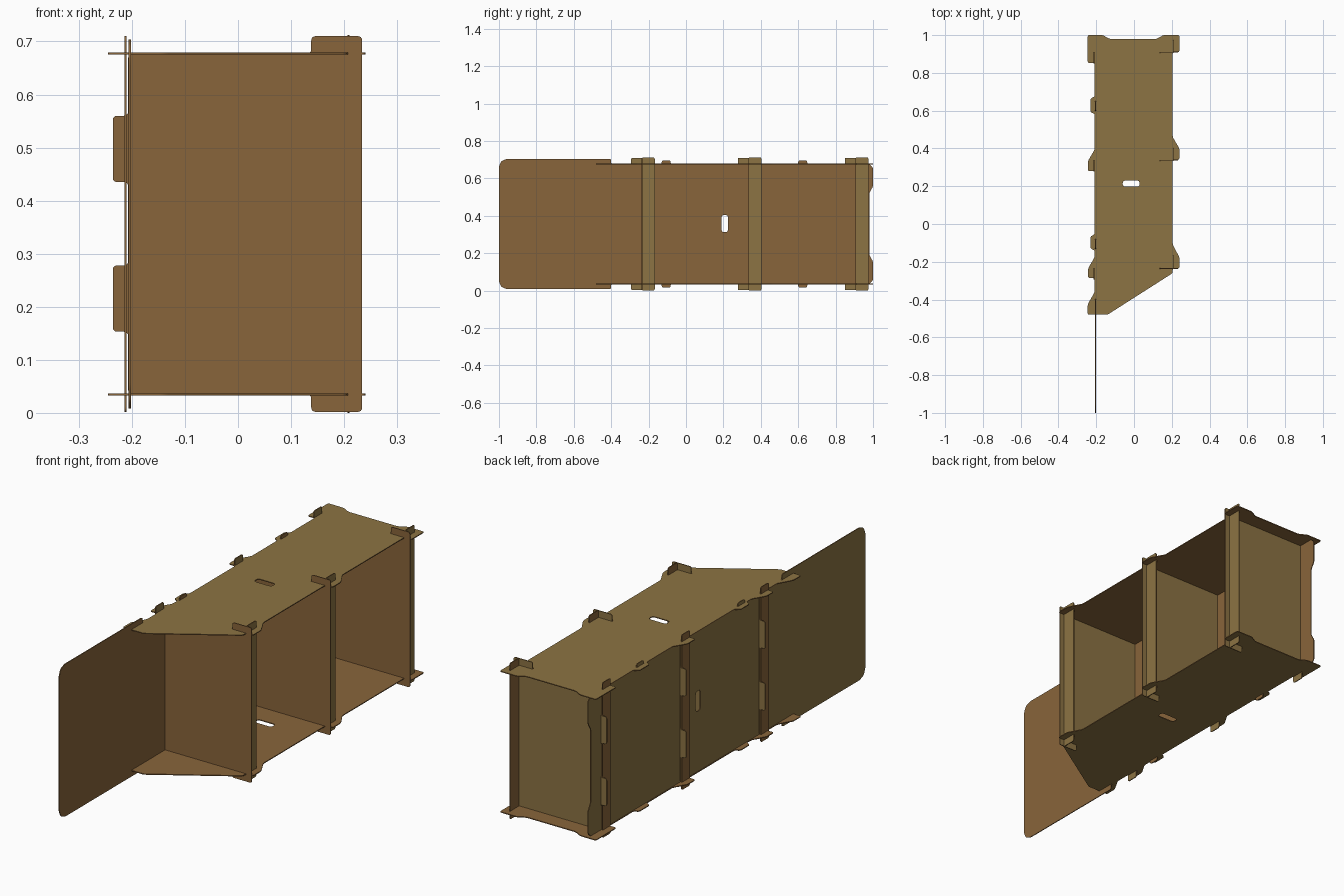
import bpy
from mathutils import Matrix, Vector

if "Cube" in bpy.data.objects:
    bpy.data.objects.remove(bpy.data.objects["Cube"])

T = 0.004            # sheet thickness
H = 0.712            # overall height
LOW, HIGH = 0.035, H - 0.035


def material(name, rgb):
    m = bpy.data.materials.new(name)
    m.diffuse_color = (*rgb, 1)
    m.use_nodes = True
    m.node_tree.nodes["Principled BSDF"].inputs["Base Color"].default_value = m.diffuse_color
    return m


OLIVE = material("olive_face", (0.262, 0.172, 0.056))
BROWN = material("brown_face", (0.250, 0.130, 0.043))

# local sheet axes -> world axes
AXES = {
    "xy": ((1, 0, 0), (0, 1, 0), (0, 0, 1)),
    "yz": ((0, 1, 0), (0, 0, 1), (1, 0, 0)),
    "xz": ((1, 0, 0), (0, 0, 1), (0, -1, 0)),
}


def rounded(pts, r):
    out = []
    for i, p in enumerate(pts):
        p = Vector(p)
        a, b = Vector(pts[i - 1]) - p, Vector(pts[(i + 1) % len(pts)]) - p
        d = min(r, a.length * 0.45, b.length * 0.45)
        s, e = p + a.normalized() * d, p + b.normalized() * d
        for k in range(5):
            t = k / 4
            out.append(s * (1 - t) ** 2 + p * 2 * t * (1 - t) * 0.88
                       + (s + e) * 0.5 * 2 * t * (1 - t) * 0.12 + e * t * t)
    return out


def sheet(name, plane, pos, outline, olive_dir, holes=(), r=0.008):
    """Thin cut panel: filled outline with holes, one olive and one brown side."""
    cu = bpy.data.curves.new(name, 'CURVE')
    cu.dimensions = '2D'
    cu.fill_mode = 'BOTH'
    cu.extrude = T / 2
    for loop in [rounded(outline, r)] + [rounded(h, 0.014) for h in holes]:
        sp = cu.splines.new('POLY')
        sp.points.add(len(loop) - 1)
        for q, p in zip(sp.points, loop):
            q.co = (p.x, p.y, 0, 1)
        sp.use_cyclic_u = True
    tmp = bpy.data.objects.new(name + "_tmp", cu)
    bpy.context.scene.collection.objects.link(tmp)
    bpy.context.view_layer.update()
    dg = bpy.context.evaluated_depsgraph_get()
    me = bpy.data.meshes.new_from_object(tmp.evaluated_get(dg))
    bpy.data.objects.remove(tmp)
    u, v, n = (Vector(a) for a in AXES[plane])
    m = Matrix((u, v, n)).transposed().to_4x4()
    m.translation = Vector((abs(n.x), abs(n.y), abs(n.z))) * pos
    me.transform(m)
    me.name = name
    me.materials.clear()
    me.materials.append(BROWN)
    me.materials.append(OLIVE)
    for f in me.polygons:
        f.use_smooth = False
        f.material_index = int(f.normal.dot(Vector(olive_dir)) > 0.9)
    ob = bpy.data.objects.new(name, me)
    bpy.context.scene.collection.objects.link(ob)
    return ob


def box(a, b, c, d):
    return [(a, c), (b, c), (b, d), (a, d)]


# top and bottom shelves with ears around every joint
shelf = [
    (-0.245, -0.48), (-0.14, -0.48), (0.205, -0.26),
    (0.205, -0.235), (0.24, -0.235), (0.24, -0.175), (0.205, -0.11),
    (0.205, 0.34), (0.24, 0.34), (0.24, 0.40), (0.205, 0.46),
    (0.205, 0.91), (0.24, 0.91), (0.24, 1.0), (0.155, 1.0), (0.12, 0.98),
    (-0.13, 0.98), (-0.165, 1.0), (-0.245, 1.0), (-0.245, 0.853), (-0.208, 0.853),
    (-0.208, 0.675), (-0.23, 0.665), (-0.23, 0.592), (-0.208, 0.582),
    (-0.208, 0.395), (-0.243, 0.335), (-0.243, 0.28), (-0.208, 0.28),
    (-0.208, -0.055), (-0.23, -0.065), (-0.23, -0.13), (-0.208, -0.14),
    (-0.208, -0.175), (-0.243, -0.235), (-0.243, -0.285), (-0.208, -0.285),
    (-0.208, -0.36), (-0.245, -0.425)]
shelf_hole = [box(-0.06, 0.03, 0.198, 0.23)]
sheet("top_panel", "xy", HIGH, shelf, (0, 0, 1), shelf_hole)
sheet("bottom_panel", "xy", LOW, shelf, (0, 0, -1), shelf_hole)

# long back panel, lower half mirrored to the upper half
half = [(-0.40, 0.008), (-0.40, LOW), (-0.13, LOW), (-0.13, 0.017), (-0.082, 0.017),
        (-0.082, LOW), (0.60, LOW), (0.60, 0.017), (0.648, 0.017), (0.648, LOW),
        (0.98, LOW), (1.0, 0.055), (1.0, 0.155), (0.98, 0.19)]
corner = [(-0.96, 0.008), (-0.988, 0.02), (-1.0, 0.048)]
left = corner[::-1] + half
back = left + [(y, H - z) for y, z in reversed(left)]
sheet("back_panel", "yz", -0.204, back, (-1, 0, 0), [box(0.19, 0.224, 0.312, 0.405)])

# upright dividers with through tabs, plus front and back bracing strips
low = [(-0.207, LOW), (0.138, LOW), (0.138, 0.002), (0.234, 0.002)]
tabs = []
for z0, z1 in ((0.435, 0.56), (0.153, 0.278)):
    tabs += [(-0.207, z1), (-0.236, z1), (-0.236, z0), (-0.207, z0)]
divider = low + [(x, H - z) for x, z in reversed(low)] + tabs
for i, y in enumerate((-0.235, 0.335, 0.907), 1):
    sheet(f"divider_{i}", "xz", y, divider, (0, 1, 0))
    sheet(f"front_strip_{i}", "yz", 0.208, box(y, y + 0.068, 0, H), (1, 0, 0))
    sheet(f"back_strip_{i}", "yz", -0.212, box(y - 0.058, y, 0.002, H - 0.002), (1, 0, 0))
